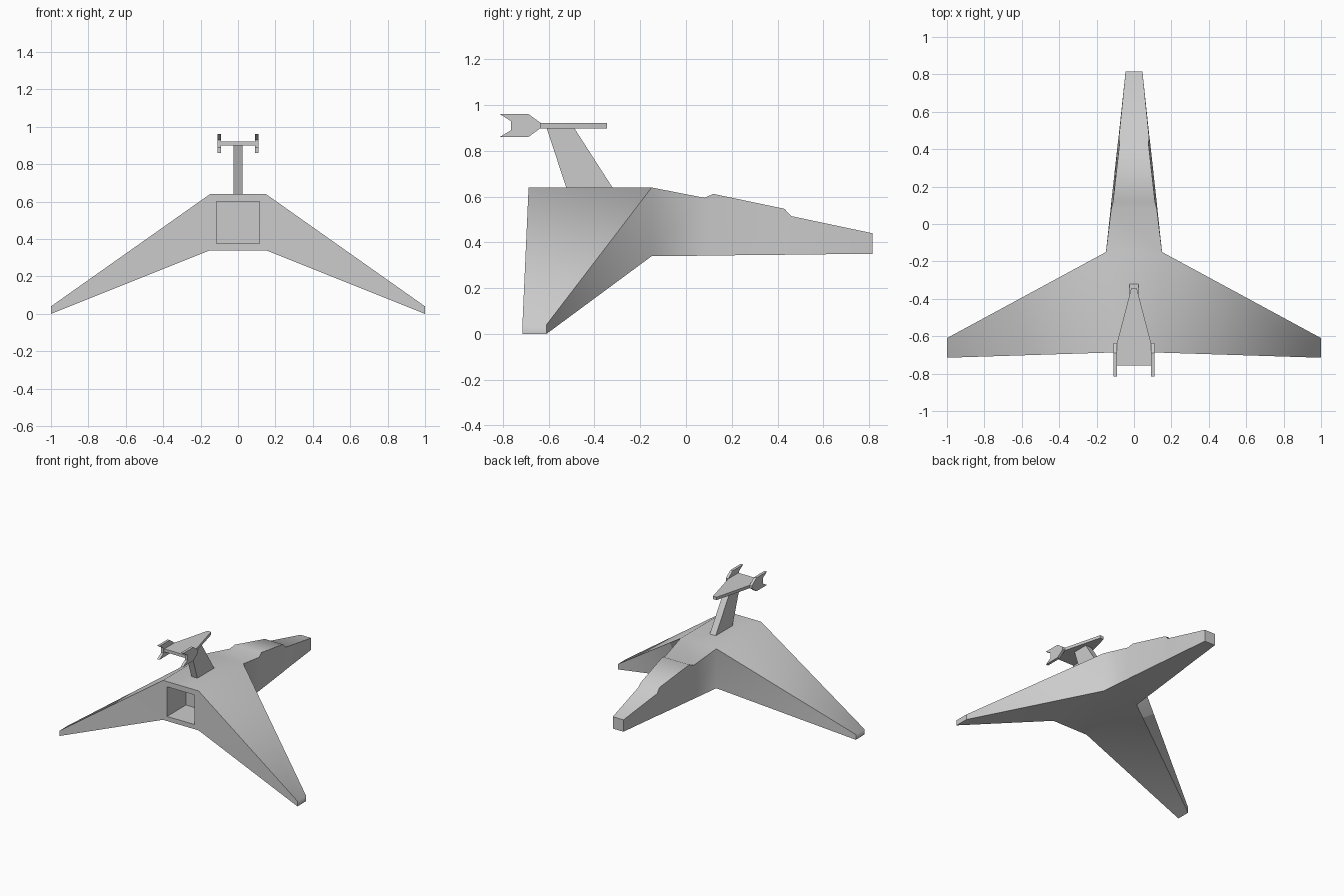
import bpy, bmesh, math

if "Cube" in bpy.data.objects:
    bpy.data.objects.remove(bpy.data.objects["Cube"])


def finish(bm, name, angle=60):
    bmesh.ops.recalc_face_normals(bm, faces=bm.faces)
    me = bpy.data.meshes.new(name)
    bm.to_mesh(me)
    bm.free()
    ob = bpy.data.objects.new(name, me)
    bpy.context.collection.objects.link(ob)
    bpy.ops.object.select_all(action='DESELECT')
    ob.select_set(True)
    bpy.context.view_layer.objects.active = ob
    bpy.ops.object.shade_smooth_by_angle(angle=math.radians(angle))
    return ob


def bridge(bm, a, b, sides=range(4)):
    for i in sides:
        j = (i + 1) % 4
        bm.faces.new((a[i], a[j], b[j], b[i]))


def prism(name, outline, place, depths):
    """Closed outline swept between two depths; place maps (u, v, depth) to xyz."""
    bm = bmesh.new()
    a, b = [[bm.verts.new(place(u, v, d)) for u, v in outline] for d in depths]
    bm.faces.new(a)
    bm.faces.new(b)
    n = len(outline)
    for i in range(n):
        j = (i + 1) % n
        bm.faces.new((a[i], a[j], b[j], b[i]))
    return finish(bm, name, 30)


# Hull: exhaust recess, centre body, nose with canopy step
# (y, half width at bottom, half width at top, bottom z, top z)
sections = [
    (-0.46, 0.115, 0.115, 0.375, 0.60),
    (-0.688, 0.115, 0.115, 0.375, 0.60),
    (-0.688, 0.15, 0.15, 0.34, 0.64),
    (-0.15, 0.15, 0.15, 0.34, 0.64),
    (0.08, 0.125, 0.122, 0.342, 0.595),
    (0.12, 0.121, 0.112, 0.343, 0.612),
    (0.43, 0.087, 0.077, 0.346, 0.547),
    (0.46, 0.083, 0.081, 0.347, 0.515),
    (0.815, 0.045, 0.045, 0.35, 0.44),
]
bm = bmesh.new()
rings = [[bm.verts.new(p) for p in ((-wb, y, zb), (wb, y, zb), (wt, y, zt), (-wt, y, zt))]
         for y, wb, wt, zb, zt in sections]
for k in range(len(rings) - 1):
    # centre body sides stay open where the wings join
    bridge(bm, rings[k], rings[k + 1], (0, 2) if k == 2 else range(4))
bm.faces.new(rings[0])
bm.faces.new(rings[-1])

# Swept, drooping wings on both sides
back, front = rings[2], rings[3]
for s, lo, hi in ((1, 1, 2), (-1, 0, 3)):
    root = [back[lo], front[lo], front[hi], back[hi]]
    tip = [bm.verts.new((s, y, z)) for y, z in
           ((-0.715, 0.0), (-0.61, 0.0), (-0.61, 0.04), (-0.715, 0.04))]
    bridge(bm, root, tip)
    bm.faces.new(tip)
finish(bm, "hull_and_wings")

# Tail fin
side = lambda u, v, d: (d, u, v)
prism("tail_fin", [(-0.52, 0.63), (-0.315, 0.63), (-0.49, 0.902), (-0.61, 0.902)],
      side, (-0.025, 0.025))

# Horizontal stabilizer
prism("stabilizer", [(-0.015, -0.345), (0.015, -0.345), (0.092, -0.64), (0.092, -0.757),
                     (-0.092, -0.757), (-0.092, -0.64)],
      lambda u, v, d: (u, v, d), (0.899, 0.921))

# Notched end plates
plate = [(-0.635, 0.90), (-0.635, 0.922), (-0.69, 0.962), (-0.815, 0.962), (-0.765, 0.93),
         (-0.765, 0.89), (-0.815, 0.86), (-0.69, 0.86)]
for label, s in (("left", -1), ("right", 1)):
    prism(label + "_end_plate", plate, side, (s * 0.09, s * 0.11))
